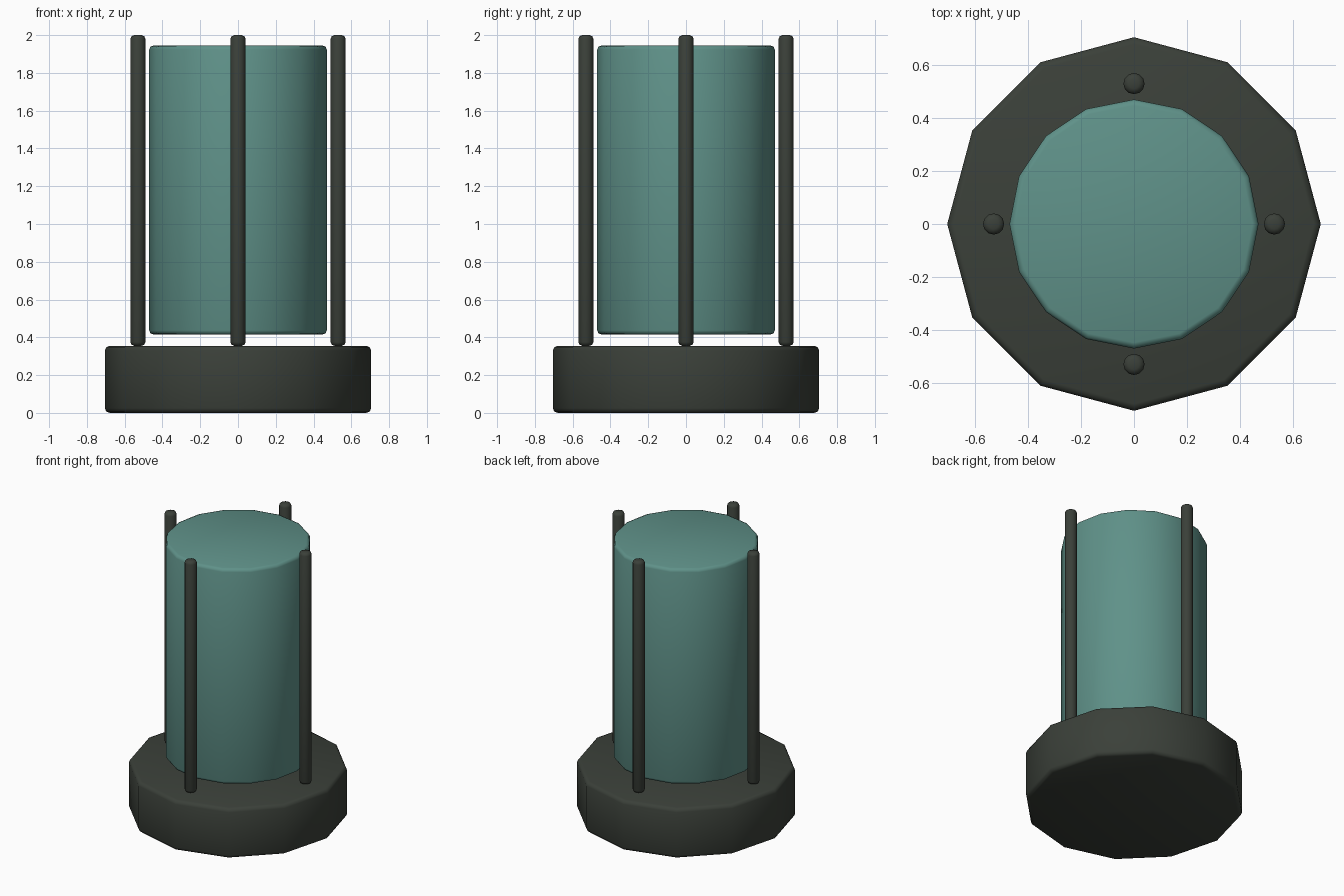
import bpy
import math

cube = bpy.data.objects.get("Cube")
if cube:
    bpy.data.objects.remove(cube, do_unlink=True)


def make_material(name, rgb):
    mat = bpy.data.materials.new(name)
    mat.use_nodes = True
    mat.diffuse_color = (*rgb, 1)
    mat.node_tree.nodes["Principled BSDF"].inputs["Base Color"].default_value = (*rgb, 1)
    return mat


dark_metal = make_material("dark metal", (0.043, 0.051, 0.041))
teal_glass = make_material("teal glass", (0.115, 0.285, 0.25))


def rounded_cylinder(name, sides, radius, bottom, top, bevel, mat, x=0, y=0):
    """Upright smooth cylinder whose rims are rounded by a bevel."""
    bpy.ops.mesh.primitive_cylinder_add(
        vertices=sides, radius=radius, depth=top - bottom,
        location=(x, y, (bottom + top) / 2))
    obj = bpy.context.object
    obj.name = name
    obj.data.materials.append(mat)
    bpy.ops.object.shade_smooth()
    mod = obj.modifiers.new("rim bevel", 'BEVEL')
    mod.width = bevel
    mod.segments = 2
    mod.limit_method = 'ANGLE'
    mod.angle_limit = math.radians(60)
    return obj


# Twelve-sided foot
BASE_TOP = 0.355
rounded_cylinder("base", 12, 0.705, 0, BASE_TOP, 0.025, dark_metal)

# Tank held just above the foot
rounded_cylinder("tank", 16, 0.47, 0.415, 1.945, 0.022, teal_glass)

# Four guard rods around the tank
for i, side in enumerate(("left", "back", "right", "front")):
    angle = i * math.pi / 2
    rounded_cylinder(side + "_rod", 12, 0.04, BASE_TOP, 2, 0.02, dark_metal,
                     0.53 * math.cos(angle), 0.53 * math.sin(angle))
